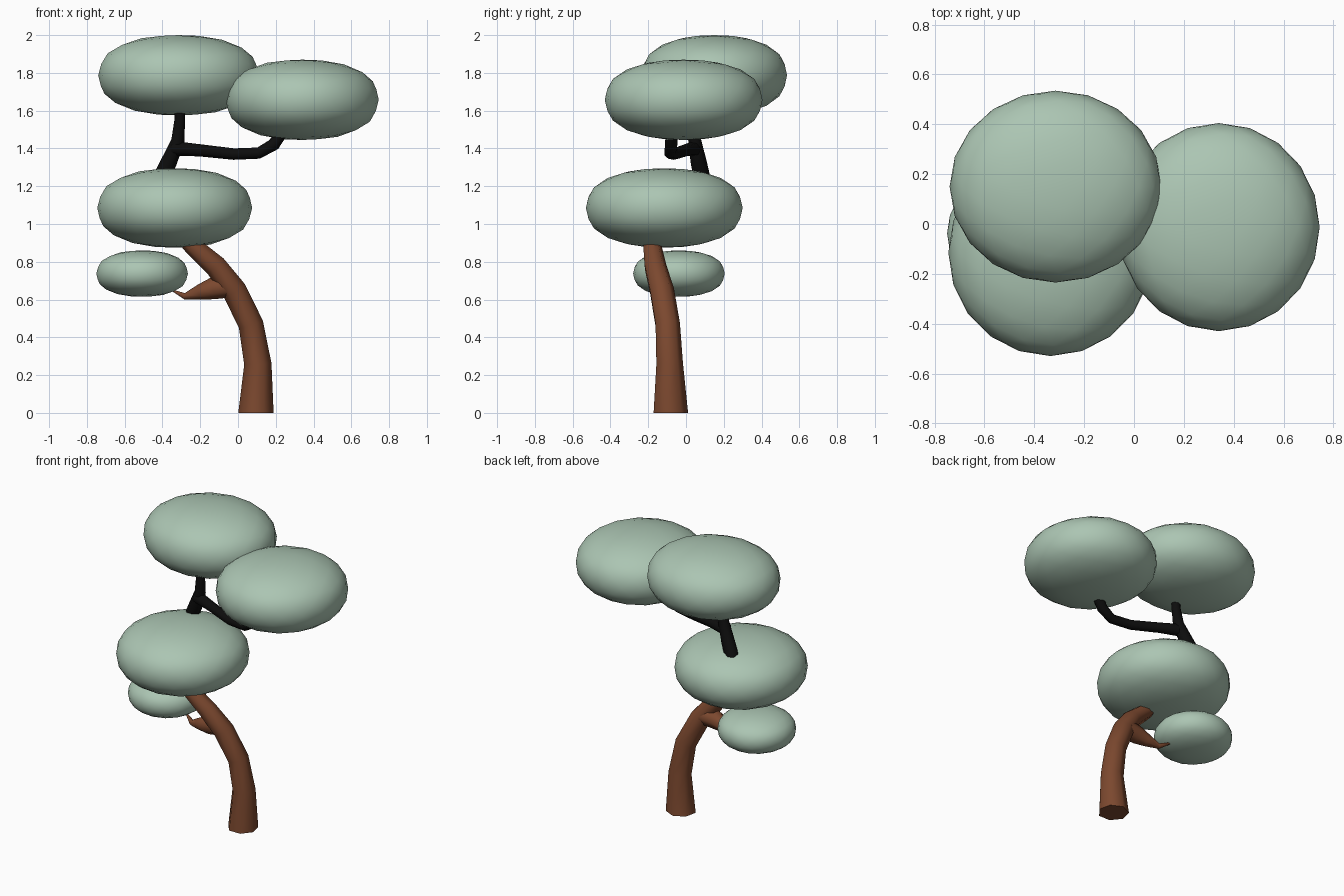
import bpy, bmesh, math
from mathutils import Vector

cube = bpy.data.objects.get("Cube")
if cube:
    bpy.data.objects.remove(cube, do_unlink=True)


def material(name, rgb):
    mat = bpy.data.materials.new(name)
    mat.use_nodes = True
    mat.diffuse_color = (*rgb, 1)
    mat.node_tree.nodes["Principled BSDF"].inputs["Base Color"].default_value = (*rgb, 1)
    return mat


leaf = material("sage_green", (0.41, 0.56, 0.45))
bark = material("brown_bark", (0.2, 0.065, 0.028))
dark = material("black_bark", (0.004, 0.004, 0.004))


def finish(name, bm, mat):
    """Turn a bmesh into a smooth-shaded object with one material."""
    bmesh.ops.recalc_face_normals(bm, faces=bm.faces)
    mesh = bpy.data.meshes.new(name)
    bm.to_mesh(mesh)
    bm.free()
    mesh.materials.append(mat)
    obj = bpy.data.objects.new(name, mesh)
    bpy.context.collection.objects.link(obj)
    bpy.ops.object.select_all(action='DESELECT')
    obj.select_set(True)
    bpy.context.view_layer.objects.active = obj
    bpy.ops.object.shade_smooth_by_angle(angle=math.radians(65))
    return obj


def canopy(name, low, high):
    """Flattened, slightly boxy ball of leaves filling the given bounds."""
    bm = bmesh.new()
    bmesh.ops.create_icosphere(bm, subdivisions=3, radius=1)
    low, high = Vector(low), Vector(high)
    centre, half = (low + high) / 2, (high - low) / 2
    power = 2.3
    for v in bm.verts:
        flat = math.hypot(v.co.x, v.co.y)
        v.co /= (flat ** power + abs(v.co.z) ** power) ** (1 / power)
        v.co = centre + v.co * half
    finish(name, bm, leaf)


def limb(name, points, mat, sides=7, level_start=False):
    """Tapered tube through (x, y, z, radius) points, capped at both ends."""
    bm = bmesh.new()
    path = [Vector(p[:3]) for p in points]
    rings = []
    for i, p in enumerate(path):
        tangent = (path[min(i + 1, len(path) - 1)] - path[max(i - 1, 0)]).normalized()
        if i == 0:
            side = Vector((0, 1, 0))
            if level_start:
                tangent = Vector((0, 0, 1))
        side = (side - tangent * side.dot(tangent)).normalized()
        other = tangent.cross(side)
        ring = []
        for k in range(sides):
            a = math.tau * k / sides
            ring.append(bm.verts.new(p + (side * math.cos(a) + other * math.sin(a)) * points[i][3]))
        rings.append(ring)
    for a, b in zip(rings, rings[1:]):
        for k in range(sides):
            n = (k + 1) % sides
            bm.faces.new((a[k], a[n], b[n], b[k]))
    bm.faces.new(rings[0])
    bm.faces.new(rings[-1])
    finish(name, bm, mat)


# Leaf masses
canopy("top_canopy", (-0.74, -0.235, 1.575), (0.11, 0.535, 2.0))
canopy("left_canopy", (-0.065, -0.43, 1.445), (0.745, 0.405, 1.87))
canopy("middle_canopy", (-0.745, -0.53, 0.875), (0.075, 0.3, 1.295))
canopy("small_canopy", (-0.75, -0.28, 0.615), (-0.265, 0.205, 0.86))

# Lower trunk and its short side branch
limb("trunk", [(0.095, -0.085, 0, 0.096), (0.105, -0.09, 0.26, 0.074),
               (0.068, -0.1, 0.47, 0.068), (-0.02, -0.13, 0.65, 0.067),
               (-0.12, -0.165, 0.78, 0.06), (-0.24, -0.18, 0.885, 0.05),
               (-0.3, -0.18, 0.95, 0.045)], bark, level_start=True)
limb("trunk_branch", [(-0.04, -0.13, 0.67, 0.06), (-0.13, -0.135, 0.66, 0.06),
                      (-0.2, -0.12, 0.64, 0.042), (-0.28, -0.095, 0.617, 0.018),
                      (-0.34, -0.065, 0.645, 0.006)], bark)

# Dark upper fork
limb("upper_stem", [(-0.41, 0.085, 1.24, 0.045), (-0.365, 0.065, 1.33, 0.044),
                    (-0.318, 0.045, 1.44, 0.036), (-0.308, 0.035, 1.55, 0.029),
                    (-0.306, 0.035, 1.64, 0.027)], dark)
limb("upper_branch", [(-0.34, 0.05, 1.4, 0.04), (-0.2, 0.0, 1.39, 0.033),
                      (-0.02, -0.06, 1.37, 0.031), (0.11, -0.085, 1.375, 0.031),
                      (0.19, -0.08, 1.42, 0.034), (0.235, -0.075, 1.49, 0.034)], dark)
